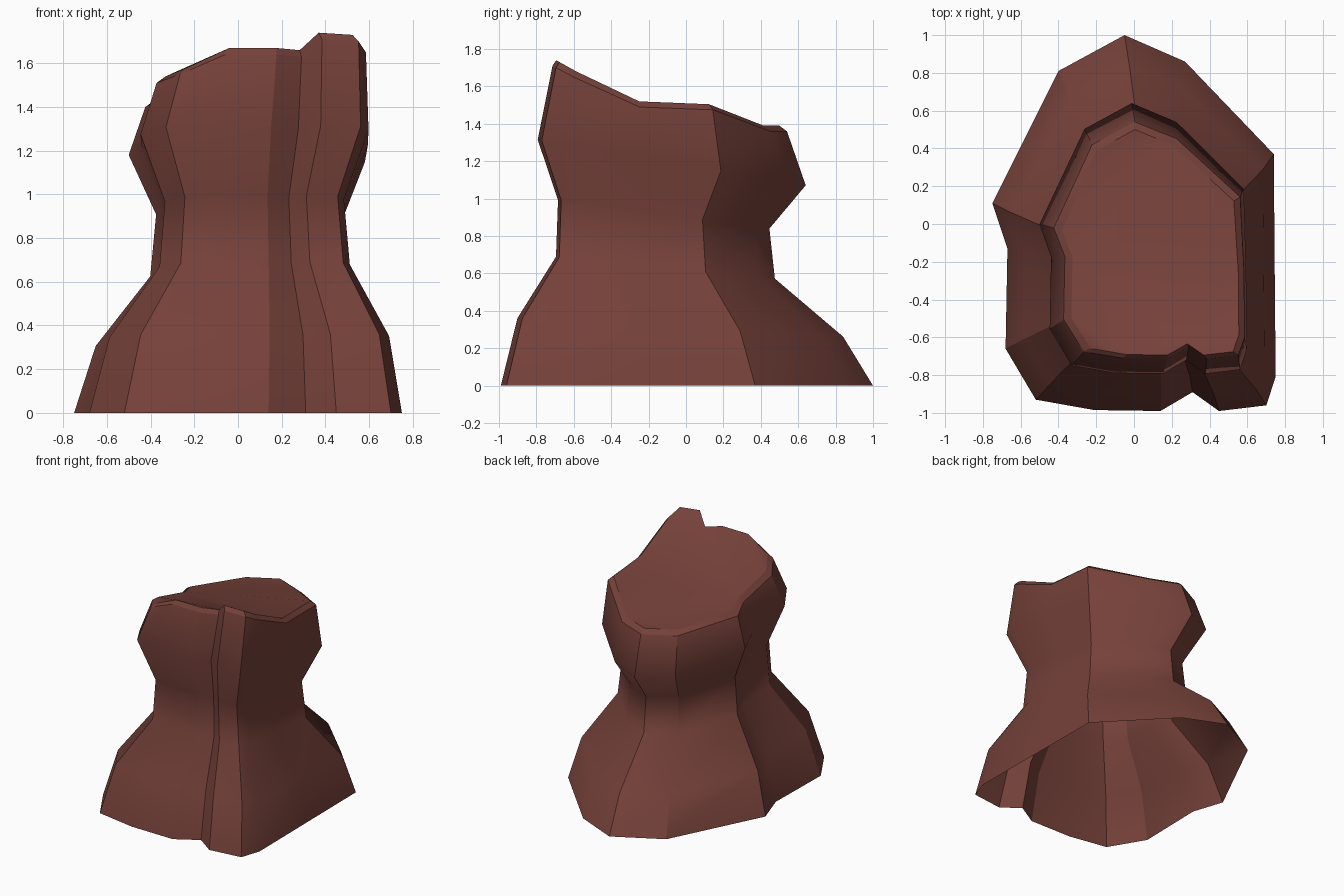
import bpy
import bmesh
import math

default_cube = bpy.data.objects.get("Cube")
if default_cube:
    bpy.data.objects.remove(default_cube, do_unlink=True)

# One reddish bark colour
bark = bpy.data.materials.new("reddish brown bark")
bark.use_nodes = True
bark_colour = (0.18, 0.053, 0.042, 1)
bark.diffuse_color = bark_colour
bark.node_tree.nodes["Principled BSDF"].inputs["Base Color"].default_value = bark_colour

# Ground outline, clockwise from the back, with the rim height above each point
outline = [
    (-.05, 1, 1.36), (.27, .86, 1.36), (.74, .37, 1.475), (.745, -.25, 1.49),
    (.75, -.81, 1.65), (.7, -.96, 1.7), (.45, -.99, 1.71), (.31, -.89, 1.63),
    (.14, -.99, 1.64), (-.21, -.985, 1.64), (-.52, -.93, 1.55),
    (-.68, -.66, 1.51), (-.67, -.13, 1.43), (-.75, .11, 1.4), (-.4, .81, 1.36),
]

# Trunk levels: x scale, x shift, y scale, y shift, backward shear, height, tilt
levels = [
    (1, 0, 1, 0, 0, 0, 0),
    (.895, .02, .875, -.035, 0, .31, -.057),
    (.609, .055, .588, -.113, 0, .62, -.1),
    (.573, .055, .568, -.122, 0, .9, -.135),
    (.73, .05, .72, -.08, -.025, 1.18, -.17),
]
rim_level = (.67, .083, .63, -.09, -.045)
cap_level = (.62, .09, .6, -.1, -.055)


def place(x, y, scale_x, shift_x, scale_y, shift_y, shear):
    """Scale and shift an outline point to its place on a level."""
    return x * scale_x + shift_x + shear * max(y, 0), y * scale_y + shift_y


mesh_builder = bmesh.new()
rings = []
for *layout, height, tilt in levels:
    ring = []
    for x, y, rim_height in outline:
        px, py = place(x, y, *layout)
        ring.append(mesh_builder.verts.new((px, py, height + tilt * py)))
    rings.append(ring)

# Broken rim and the slightly raised cut surface inside it
for layout, lift in ((rim_level, 0), (cap_level, .03)):
    rings.append([
        mesh_builder.verts.new((*place(x, y, *layout), rim_height + lift))
        for x, y, rim_height in outline
    ])

# Bark walls between neighbouring rings; the underside stays open
count = len(outline)
for lower, upper in zip(rings, rings[1:]):
    for i in range(count):
        j = (i + 1) % count
        mesh_builder.faces.new((lower[j], lower[i], upper[i], upper[j]))
cap = mesh_builder.faces.new(list(reversed(rings[-1])))
cap_edges = set(cap.edges)
bmesh.ops.triangulate(mesh_builder, faces=[cap], ngon_method="BEAUTY")

# Smooth bends up the trunk, crisp ridges around it and a crisp rim
mesh_builder.normal_update()
for face in mesh_builder.faces:
    face.smooth = True
ridges = {
    mesh_builder.edges.get((lower[i], upper[i]))
    for lower, upper in zip(rings, rings[1:]) for i in range(count)
}
rim_edges = {
    mesh_builder.edges.get((rings[-2][i], rings[-2][(i + 1) % count]))
    for i in range(count)
}
for edge in ridges:
    edge.smooth = edge.calc_face_angle(0) < math.radians(25)
for edge in cap_edges | rim_edges:
    if edge.is_valid:
        edge.smooth = False

stump_mesh = bpy.data.meshes.new("tree_stump")
mesh_builder.to_mesh(stump_mesh)
mesh_builder.free()
stump_mesh.materials.append(bark)
stump = bpy.data.objects.new("tree_stump", stump_mesh)
bpy.context.collection.objects.link(stump)
